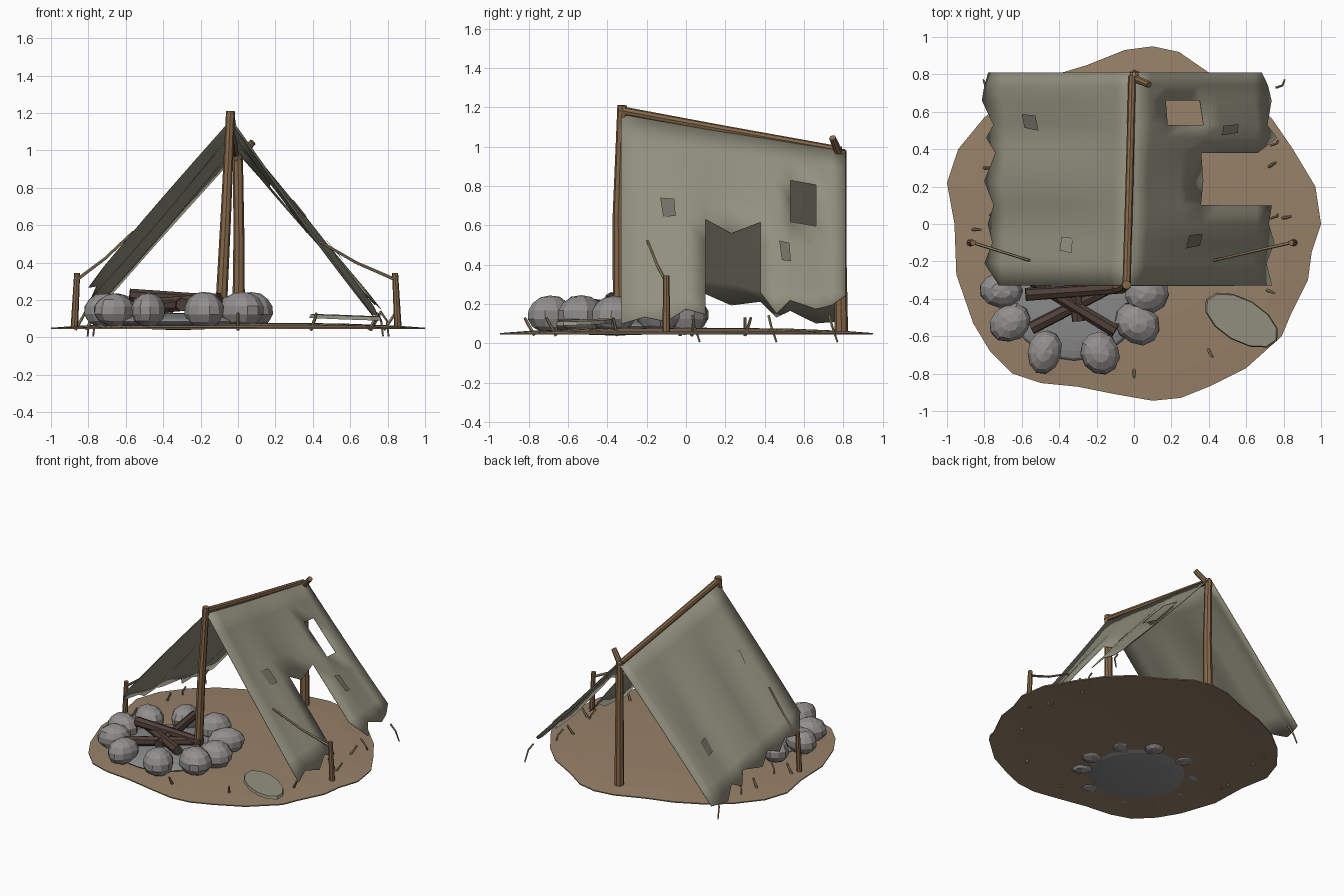
import bpy, bmesh, math, random
from mathutils import Vector

if "Cube" in bpy.data.objects:
    bpy.data.objects.remove(bpy.data.objects["Cube"])

random.seed(4)


def mat(name, r, g, b):
    m = bpy.data.materials.new(name)
    m.diffuse_color = (r, g, b, 1)
    m.use_nodes = True
    m.node_tree.nodes["Principled BSDF"].inputs["Base Color"].default_value = m.diffuse_color
    return m


EARTH = mat("earth", .31, .22, .14)
WOOD = mat("wood", .24, .14, .07)
CHAR = mat("charred_wood", .08, .05, .04)
CLOTH = mat("canvas", .29, .28, .21)
PATCH = mat("patch", .17, .16, .13)
STONE = mat("stone", .29, .28, .27)
ASH = mat("ash", .26, .26, .26)
ROPE = mat("rope", .36, .27, .16)


def finish(bm, name, material, smooth=False):
    bmesh.ops.recalc_face_normals(bm, faces=bm.faces)
    me = bpy.data.meshes.new(name)
    bm.to_mesh(me)
    bm.free()
    ob = bpy.data.objects.new(name, me)
    bpy.context.collection.objects.link(ob)
    me.materials.append(material)
    for p in me.polygons:
        p.use_smooth = smooth
    return ob


def rod(name, pts, r0, r1, material, sides=8):
    """Tapered tube swept through a few points."""
    pts = [Vector(p) for p in pts]
    bm = bmesh.new()
    rings = []
    for i, p in enumerate(pts):
        d = (pts[min(i + 1, len(pts) - 1)] - pts[max(i - 1, 0)]).normalized()
        a = d.orthogonal().normalized() if i == 0 else (a - d * a.dot(d)).normalized()
        b = d.cross(a)
        r = r0 + (r1 - r0) * i / (len(pts) - 1)
        rings.append([bm.verts.new(p + r * (a * math.cos(t) + b * math.sin(t)))
                      for t in (2 * math.pi * k / sides for k in range(sides))])
    for A, B in zip(rings, rings[1:]):
        for k in range(sides):
            j = (k + 1) % sides
            bm.faces.new((A[k], A[j], B[j], B[k]))
    bm.faces.new(rings[0])
    bm.faces.new(rings[-1])
    return finish(bm, name, material)


# Ground: irregular low mound
outline = [(1, 0), (.97, .2), (.85, .4), (.74, .56), (.6, .7), (.4, .81), (.24, .92), (.1, .95),
           (-.05, .93), (-.25, .85), (-.45, .79), (-.65, .69), (-.8, .57), (-.94, .4), (-1, .22),
           (-.96, 0), (-.95, -.27), (-.86, -.53), (-.77, -.68), (-.65, -.8), (-.5, -.85),
           (-.3, -.87), (-.1, -.91), (.1, -.945), (.25, -.93), (.4, -.87), (.6, -.77),
           (.79, -.6), (.84, -.48), (.93, -.3), (.95, -.15)]
bm = bmesh.new()
rings = [[bm.verts.new((x * s, y * s, z)) for x, y in outline]
         for s, z in ((1, .052), (.85, .063), (.55, .075))]
hub = bm.verts.new((0, 0, .08))
n = len(outline)
for i in range(n):
    j = (i + 1) % n
    for A, B in zip(rings, rings[1:]):
        bm.faces.new((A[i], A[j], B[j], B[i]))
    bm.faces.new((rings[-1][i], rings[-1][j], hub))
ground = finish(bm, "ground", EARTH)
mod = ground.modifiers.new("thickness", "SOLIDIFY")
mod.thickness = .008
mod.offset = -1

# Tent poles
rod("front_pole", [(-.095, -.34, .06), (-.065, -.345, .65), (-.04, -.325, 1.21)], .032, .024, WOOD)
rod("back_pole", [(.003, .79, .06), (.005, .785, .5), (0, .79, .98)], .034, .026, WOOD)
rod("ridge_pole", [(-.04, -.34, 1.185), (-.025, .2, 1.085), (-.01, .79, .98)], .022, .02, WOOD)
rod("pole_fork", [(-.01, .785, .95), (.08, .745, 1.045)], .022, .018, WOOD)


# Canvas flaps
def cloth(side, y, u, lift=0.0):
    t = (y + .33) / 1.14
    top = Vector((-.035 + .035 * t, y, 1.165 - .18 * t))
    bot = Vector((-.79, y, .28 - .19 * t)) if side < 0 else Vector((.74, y, .1 + .09 * t))
    p = top.lerp(bot, u)
    wave = .02 * math.sin(y * 13 + 1.5 * side) * math.sin(math.pi * min(1, u * .8))
    return p + Vector((side * .78, 0, .62)) * (wave + lift)


YS = [-.33, -.21, -.1, 0, .1, .23, .38, .46, .53, .66, .74, .81]
US = [0, .12, .24, .36, .49, .62, .75, .88, 1]


def flap(name, side, ends, torn):
    bm = bmesh.new()
    grid = []
    for y, e in zip(YS, ends):
        col = []
        for u in US:
            p = cloth(side, y, e if u == 1 else u)
            if torn and y == .23 and u == .49:
                p += Vector((.03, 0, -.05))
            col.append(bm.verts.new(p))
        grid.append(col)
    for i in range(len(YS) - 1):
        for j in range(len(US) - 1):
            hole = torn and ((i in (4, 5) and j >= 4) or (i == 8 and j in (2, 3)))
            if not hole:
                bm.faces.new((grid[i][j], grid[i + 1][j], grid[i + 1][j + 1], grid[i][j + 1]))
    bmesh.ops.delete(bm, geom=[v for v in bm.verts if not v.link_faces], context="VERTS")
    ob = finish(bm, name, CLOTH, True)
    m = ob.modifiers.new("thickness", "SOLIDIFY")
    m.thickness = .004
    m.offset = 0
    bpy.context.view_layer.objects.active = ob
    ob.select_set(True)
    bpy.ops.object.shade_smooth_by_angle()
    ob.select_set(False)


flap("left_canvas", -1, [.9, 1, .96, 1, .95, 1, .94, 1.01, .96, 1.02, 1, .98], False)
flap("right_canvas", 1, [1, .97, 1.01, .96, .99, .95, .89, 1.02, .95, 1, .98, .93], True)

# Sewn patches
for k, (s, y, u, w, h) in enumerate([(1, -.09, .44, .035, .05), (1, .505, .67, .025, .06),
                                     (-1, .545, .7, .04, .05), (-1, -.11, .43, .04, .045)]):
    bm = bmesh.new()
    bm.faces.new([bm.verts.new(cloth(s, y + a * w + b * .006, u + b * h, .01))
                  for a, b in ((-1, -1), (1, -.8), (.9, 1), (-.9, .9))])
    finish(bm, f"patch_{k}", PATCH if k != 3 else CLOTH)

# Guy stakes and ropes
for s, name in ((-1, "left"), (1, "right")):
    x = .86 if s < 0 else .84
    rod(f"{name}_stake", [(s * (x + .015), -.1, .05), (s * x, -.1, .345)], .02, .016, WOOD)
    start, end = Vector((s * x, -.1, .31)), cloth(s, -.195, .67 if s < 0 else .6, .01)
    mid = (start + end) / 2 - Vector((0, 0, .015))
    rod(f"{name}_guy_rope", [start, mid, end], .009, .007, ROPE, 6)
    # Loose cords curling down from the hem
    for k, y in enumerate((.03, .42, .73)):
        out = 0 if k < 2 else .03
        rod(f"{name}_hem_cord_{k}", [(s * (.73 + out), y, .14), (s * (.765 + out), y + .012, .09),
                                    (s * (.775 + out), y + .04, .006)], .007, .005, ROPE, 5)

# Small pegs and twigs stuck in the ground
for k, (x, y, dx, dy) in enumerate([(-.81, .3, .04, .0), (-.87, -.03, .05, 0), (.71, .3, .05, .03),
                                    (.78, .03, .06, .01), (.7, -.35, .05, -.02),
                                    (.39, -.66, .03, -.05), (0, -.77, 0, -.05)]):
    rod(f"peg_{k}", [(x, y, .04), (x + dx * .7, y + dy * .7, .1), (x + dx, y + dy, .13)],
        .009, .007, ROPE, 6)


def blob(name, loc, scale, turn, material, jitter, seg=11, rows=7):
    """Squashed ball with faceted, slightly uneven surface."""
    bm = bmesh.new()
    bmesh.ops.create_uvsphere(bm, u_segments=seg, v_segments=rows, radius=1)
    for v in bm.verts:
        v.co *= 1 + random.uniform(-jitter, jitter)
    ob = finish(bm, name, material)
    ob.location, ob.scale, ob.rotation_euler = loc, scale, (0, 0, turn)
    return ob


# Fire ring: stones, ash bed and crossed logs
CX, CY = -.32, -.35
for k, deg in enumerate((181, 209, 246, 291, 330, 357, 35, 70, 108, 145)):
    a = math.radians(deg)
    blob(f"ring_stone_{k}", (CX + .39 * math.cos(a), CY + .365 * math.sin(a), .145),
         (random.uniform(.115, .13), random.uniform(.09, .115), random.uniform(.088, .1)),
         a + random.uniform(-.2, .2), STONE, .04)
blob("ash_bed", (CX, CY - .01, .085), (.37, .37, .045), 0, ASH, 0, 24, 12)
for k, (deg, cy, z) in enumerate(((28, -.44, .17), (148, -.44, .19), (95, -.27, .19), (4, -.36, .21))):
    a = math.radians(deg)
    d = Vector((math.cos(a) * .26, math.sin(a) * .25, .015 * (-1) ** k))
    c = Vector((CX, cy, z))
    rod(f"fire_log_{k}", [c - d, c + d], .036, .03, CHAR, 7)

# Flat folded mat on the ground
bm = bmesh.new()
bmesh.ops.create_cone(bm, cap_ends=True, segments=12, radius1=1, radius2=.96, depth=1)
rest = finish(bm, "sleeping_mat", CLOTH)
rest.location, rest.scale = (.575, -.515, .108), (.22, .115, .02)
rest.rotation_euler = (0, math.radians(2), math.radians(-30))
